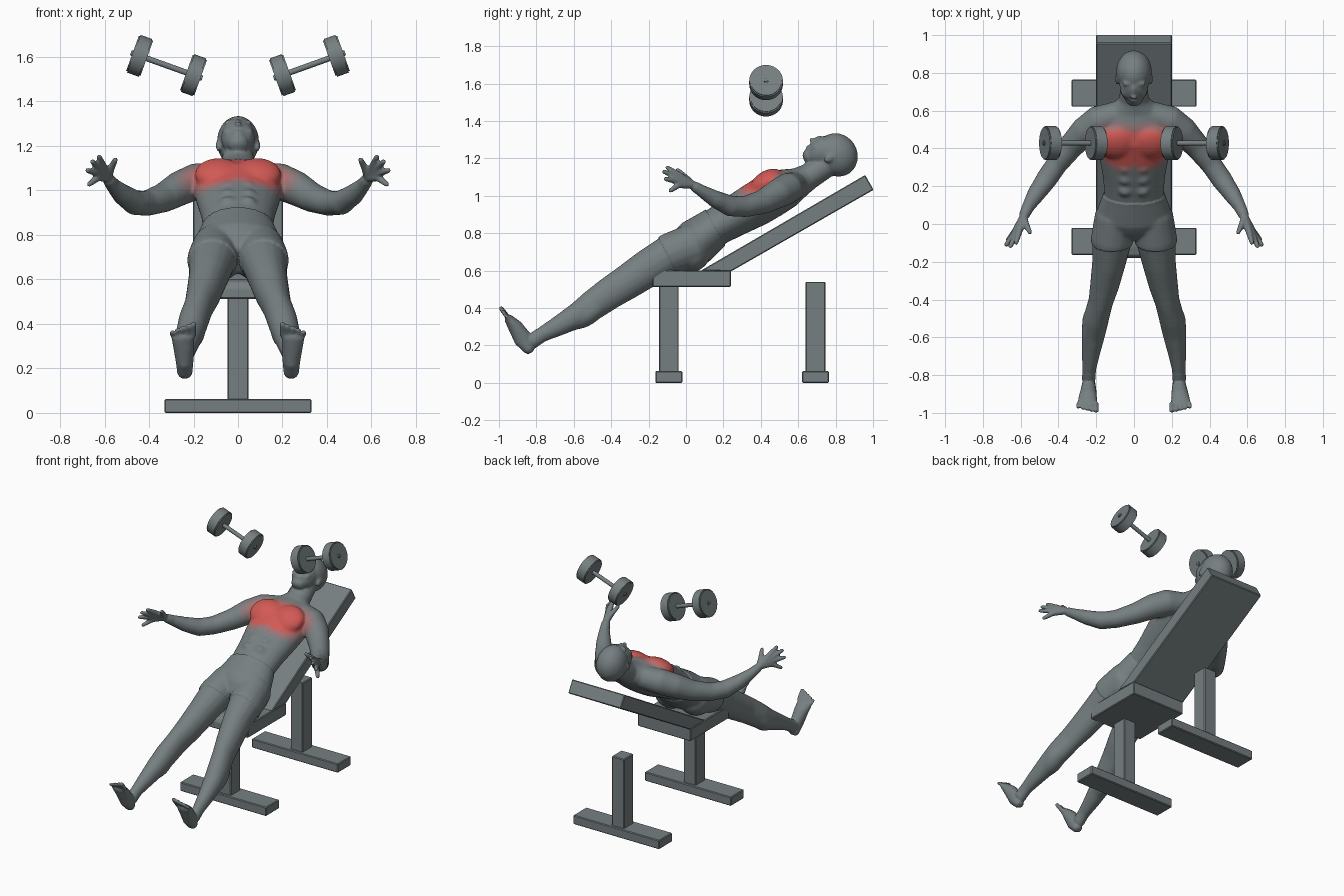
import bpy, bmesh, math
from mathutils import Vector, Matrix

cube = bpy.data.objects.get("Cube")
if cube:
    bpy.data.objects.remove(cube)

GREY = Vector((0.18, 0.212, 0.22))
RED = Vector((0.64, 0.1, 0.09))


def material(name, colour):
    mat = bpy.data.materials.new(name)
    mat.use_nodes = True
    rgba = (*colour, 1)
    mat.diffuse_color = rgba
    mat.node_tree.nodes["Principled BSDF"].inputs["Base Color"].default_value = rgba
    return mat


grey = material("slate grey", GREY)
tints = [material(name, GREY.lerp(RED, mix)) for name, mix in (
    ("faint red", 0.14), ("pale red", 0.32), ("soft red", 0.6), ("muscle red", 1))]


def add_object(name, bm):
    bmesh.ops.recalc_face_normals(bm, faces=bm.faces)
    mesh = bpy.data.meshes.new(name)
    bm.to_mesh(mesh)
    bm.free()
    mesh.materials.append(grey)
    obj = bpy.data.objects.new(name, mesh)
    bpy.context.collection.objects.link(obj)
    return obj


def prism(name, profile, half):
    """Side profile (y, z) extruded across x, with softened edges."""
    bm = bmesh.new()
    face = bm.faces.new([bm.verts.new((-half, y, z)) for y, z in profile])
    out = bmesh.ops.extrude_face_region(bm, geom=[face])["geom"]
    moved = [v for v in out if isinstance(v, bmesh.types.BMVert)]
    bmesh.ops.translate(bm, verts=moved, vec=(2 * half, 0, 0))
    bmesh.ops.recalc_face_normals(bm, faces=bm.faces)
    bmesh.ops.bevel(bm, geom=bm.edges[:], offset=0.005, segments=1, affect='EDGES')
    return add_object(name, bm)


def block(name, half, y0, y1, z0, z1):
    return prism(name, [(y0, z0), (y1, z0), (y1, z1), (y0, z1)], half)


# Bench
prism("backrest", [(0.08, 0.6), (0.24, 0.595), (1.003, 1.032), (0.958, 1.111)], 0.202)
prism("seat", [(-0.18, 0.513), (0.24, 0.513), (0.24, 0.6), (-0.12, 0.602),
               (-0.165, 0.588), (-0.18, 0.56)], 0.202)
for end, y, top in (("front", -0.092, 0.52), ("rear", 0.693, 0.54)):
    block(end + "_post", 0.047, y - 0.053, y + 0.053, 0.05, top)
    block(end + "_foot_board", 0.33, y - 0.072, y + 0.072, 0, 0.062)

# Dumbbells
for side, s in (("left", 1), ("right", -1)):
    bm = bmesh.new()
    inner, outer = Vector((s * 0.2, 0.428, 1.518)), Vector((s * 0.442, 0.428, 1.605))
    axis = (outer - inner).normalized()
    turn = axis.to_track_quat('Z', 'Y').to_matrix().to_4x4()

    def rod(centre, radius, depth, bevel):
        made = bmesh.ops.create_cone(
            bm, cap_ends=True, segments=40, radius1=radius, radius2=radius,
            depth=depth, matrix=Matrix.Translation(centre) @ turn)["verts"]
        rims = {e for v in made for e in v.link_edges
                if any(len(f.verts) > 4 for f in e.link_faces)}
        bmesh.ops.bevel(bm, geom=list(rims), offset=bevel, segments=2, affect='EDGES')

    rod(inner, 0.09, 0.068, 0.006)
    rod(outer, 0.09, 0.068, 0.006)
    rod((inner + outer) / 2, 0.013, (outer - inner).length + 0.084, 0.003)
    dumbbell = add_object(side + "_dumbbell", bm)
    bpy.context.view_layer.objects.active = dumbbell
    dumbbell.select_set(True)
    bpy.ops.object.shade_smooth_by_angle(angle=math.radians(35))
    dumbbell.select_set(False)

# Figure: overlapping volumes fused into one skin
body = bmesh.new()


def tube(points, s=1, sides=16):
    """Elliptical tube through (x, y, z, half width, half depth) stations."""
    pts = [(Vector((s * p[0], p[1], p[2])), p[3], p[-1]) for p in points]

    def tip(a, b):
        step = (a[0] - b[0]).normalized() * min(a[1], a[2]) * 0.6
        return a[0] + step, a[1] * 0.6, a[2] * 0.6
    pts = [tip(pts[0], pts[1])] + pts + [tip(pts[-1], pts[-2])]
    rings = []
    for i, (c, rx, rn) in enumerate(pts):
        t = (pts[min(i + 1, len(pts) - 1)][0] - pts[max(i - 1, 0)][0]).normalized()
        u = (Vector((1, 0, 0)) - t * t.x).normalized()
        n = t.cross(u)
        angles = [math.tau * k / sides for k in range(sides)]
        rings.append([body.verts.new(c + u * rx * math.cos(a) + n * rn * math.sin(a))
                      for a in angles])
    for a, b in zip(rings, rings[1:]):
        for k in range(sides):
            body.faces.new((a[k], a[k - 1], b[k - 1], b[k]))
    body.faces.new(rings[0])
    body.faces.new(rings[-1])


LEAN = Matrix.Rotation(math.radians(33), 4, 'X')


def blob(x, y, z, rx, ry, rz):
    """Ellipsoid leaning with the body: ry along the spine, rz towards the front."""
    bmesh.ops.create_icosphere(body, subdivisions=3, radius=1, matrix=(
        Matrix.Translation((x, y, z)) @ LEAN @ Matrix.Diagonal((rx, ry, rz, 1))))


def head_blob(x, up, out, *radii):
    spot = LEAN @ Vector((x, up, out)) + Vector((0, 0.79, 1.222))
    blob(*spot, *radii)


# Torso and neck
tube([(0, 0, 0.72, 0.17, 0.105), (0, 0.05, 0.75, 0.197, 0.12),
      (0, 0.155, 0.83, 0.158, 0.102), (0, 0.25, 0.885, 0.165, 0.109),
      (0, 0.375, 0.955, 0.188, 0.12), (0, 0.465, 1.01, 0.205, 0.122),
      (0, 0.55, 1.045, 0.19, 0.105), (0, 0.61, 1.075, 0.135, 0.08),
      (0, 0.66, 1.105, 0.08, 0.07), (0, 0.76, 1.17, 0.066, 0.066)], sides=24)

# Head: cranium, face, jaw, nose bridge, nose tip, lips
head_blob(0, 0.012, -0.012, 0.095, 0.11, 0.12)
head_blob(0, -0.04, 0.045, 0.077, 0.098, 0.076)
head_blob(0, -0.118, 0.062, 0.046, 0.034, 0.042)
head_blob(0, -0.035, 0.118, 0.011, 0.034, 0.013)
head_blob(0, -0.058, 0.127, 0.018, 0.012, 0.015)
head_blob(0, -0.094, 0.104, 0.026, 0.012, 0.013)

for s in (1, -1):
    # Brow, cheek and ear
    head_blob(s * 0.03, 0.006, 0.096, 0.034, 0.014, 0.014)
    head_blob(s * 0.042, -0.058, 0.082, 0.026, 0.03, 0.024)
    head_blob(s * 0.088, -0.03, -0.005, 0.012, 0.034, 0.022)
    # Chest, seat and calf muscles
    blob(s * 0.085, 0.43, 1.072, 0.11, 0.1, 0.06)
    blob(s * 0.09, 0.03, 0.69, 0.1, 0.1, 0.09)
    blob(s * 0.212, -0.53, 0.368, 0.064, 0.12, 0.062)
    for k in range(3):
        blob(s * 0.045, 0.18 + 0.06 * k, 0.936 + 0.034 * k, 0.042, 0.034, 0.04)
    # Leg
    tube([(0.1, 0.05, 0.74, 0.1, 0.11), (0.115, -0.08, 0.69, 0.107, 0.107),
          (0.132, -0.2, 0.615, 0.09, 0.102), (0.155, -0.32, 0.535, 0.078, 0.094),
          (0.176, -0.41, 0.478, 0.066, 0.088), (0.2, -0.5, 0.414, 0.068, 0.082),
          (0.215, -0.58, 0.36, 0.064, 0.07), (0.228, -0.68, 0.305, 0.05, 0.055),
          (0.237, -0.77, 0.258, 0.037, 0.042), (0.24, -0.825, 0.22, 0.036, 0.042)], s)
    # Foot and toes
    tube([(0.239, -0.838, 0.176, 0.034, 0.03), (0.24, -0.87, 0.232, 0.04, 0.05),
          (0.244, -0.913, 0.3, 0.048, 0.04), (0.248, -0.95, 0.345, 0.053, 0.024)], s)
    for k in range(5):
        x, r = 0.2 + 0.024 * k, 0.0135 - 0.0008 * k
        tube([(x, -0.95, 0.348, r), (x, -0.99 + 0.005 * k, 0.4 - 0.009 * k, r)], s, 10)
    # Arm
    tube([(0.07, 0.58, 1.055, 0.075), (0.19, 0.545, 1.04, 0.083),
          (0.26, 0.49, 1.01, 0.079), (0.335, 0.41, 0.967, 0.067),
          (0.41, 0.315, 0.942, 0.058), (0.465, 0.235, 0.945, 0.057),
          (0.52, 0.155, 0.983, 0.047), (0.563, 0.085, 1.025, 0.033),
          (0.582, 0.045, 1.05, 0.028)], s)
    # Hand: each finger runs from the wrist over its knuckle to the tip
    for knuckle, tip in (((0.608, -0.04, 1.112), (0.625, -0.102, 1.152)),
                         ((0.624, -0.05, 1.098), (0.655, -0.12, 1.13)),
                         ((0.632, -0.048, 1.078), (0.678, -0.112, 1.09)),
                         ((0.63, -0.038, 1.058), (0.67, -0.085, 1.026)),
                         ((0.573, 0, 1.095), (0.55, -0.046, 1.14))):
        tube([(0.586, 0.035, 1.058, 0.022), (*knuckle, 0.018), (*tip, 0.012)], s, 10)

figure = add_object("reclining_figure", body)
remesh = figure.modifiers.new("fuse", 'REMESH')
remesh.mode = 'VOXEL'
remesh.voxel_size = 0.0065
graph = bpy.context.evaluated_depsgraph_get()
skin = bpy.data.meshes.new_from_object(figure.evaluated_get(graph))
figure.modifiers.clear()
figure.data = skin
skin.materials.clear()
for mat in (grey, *tints):
    skin.materials.append(mat)

bm = bmesh.new()
bm.from_mesh(skin)


def relax(verts, times):
    for _ in range(times):
        bmesh.ops.smooth_vert(bm, verts=verts, factor=0.5, use_axis_x=True,
                              use_axis_y=True, use_axis_z=True)


relax(bm.verts[:], 2)
relax([v for v in bm.verts if v.co.y > 0.6], 3)
relax([v for v in bm.verts if abs(v.co.x) < 0.54 and -0.8 < v.co.y < 0.64], 12)

# Shorts: a raised band between the waist and the thigh hems
bm.normal_update()
shorts = [v for v in bm.verts if abs(v.co.x) < 0.28
          and 0.235 < 0.88 * v.co.y + 0.47 * v.co.z < 0.527]
for v, shift in [(v, v.normal * 0.007) for v in shorts]:
    v.co += shift

# Highlighted chest muscles, fading outwards
limits = (1.25, 1.1, 0.95, 0.82)
for f in bm.faces:
    f.smooth = True
    c = f.calc_center_median()
    along, out = 0.85 * c.y + 0.53 * c.z, 0.85 * c.z - 0.53 * c.y
    d = Vector(((abs(c.x) - 0.08) / 0.17, (along - 0.92) / 0.125, (out - 0.74) / 0.155)).length
    f.material_index = sum(d < limit for limit in limits)
bm.to_mesh(skin)
bm.free()
